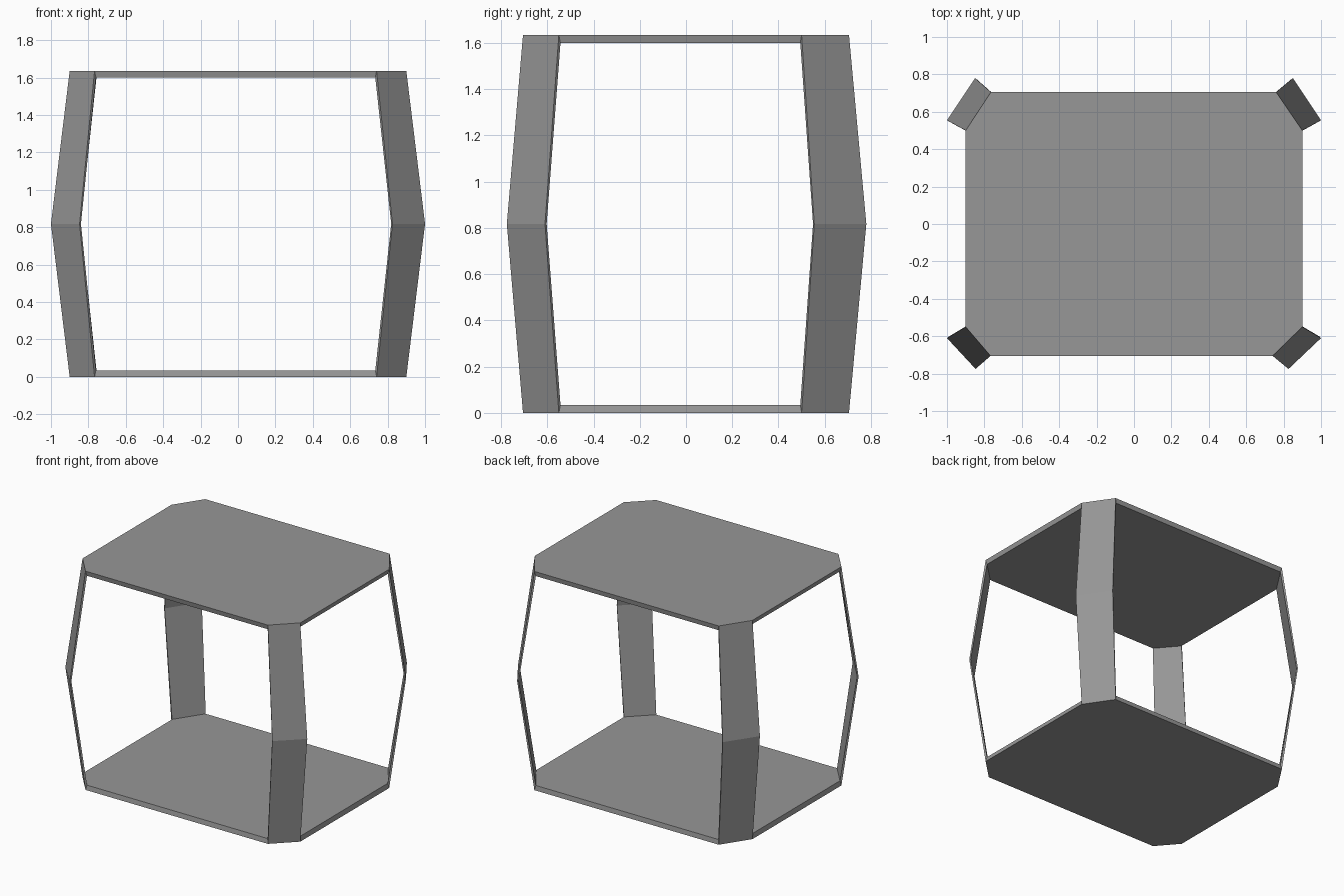
import bpy
from mathutils import Vector

if "Cube" in bpy.data.objects:
    bpy.data.objects.remove(bpy.data.objects["Cube"])

H, MID = 1.635, 0.8175    # total height, height of the bulge
PLATE, WALL = 0.035, 0.01  # plate and post thickness

# each corner: chamfer edge at the plates, then at mid height (counter-clockwise)
CORNERS = {
    "back_right":  [(0.90, 0.50), (0.76, 0.705), (1.00, 0.555), (0.85, 0.78)],
    "back_left":   [(-0.765, 0.705), (-0.90, 0.50), (-0.85, 0.78), (-1.00, 0.555)],
    "front_left":  [(-0.90, -0.55), (-0.767, -0.705), (-1.00, -0.61), (-0.847, -0.775)],
    "front_right": [(0.741, -0.705), (0.90, -0.55), (0.826, -0.775), (1.00, -0.61)],
}

grey = bpy.data.materials.new("dark_grey")
grey.diffuse_color = (0.31, 0.31, 0.31, 1)
grey.use_nodes = True
grey.node_tree.nodes["Principled BSDF"].inputs["Base Color"].default_value = grey.diffuse_color


def make(name, verts, faces):
    mesh = bpy.data.meshes.new(name)
    mesh.from_pydata(verts, [], faces)
    mesh.update()
    mesh.materials.append(grey)
    obj = bpy.data.objects.new(name, mesh)
    bpy.context.collection.objects.link(obj)
    return obj


def inset(a, b):
    """Shift a corner edge towards the middle along its normal."""
    d = (Vector(b) - Vector(a)).normalized()
    n = Vector((-d.y, d.x)) * WALL
    return Vector(a) + n, Vector(b) + n


outline, inner_outline = [], []
for a, b, _, _ in CORNERS.values():
    outline += [a, b]
    inner_outline += inset(a, b)


# Chamfered plates, left open where the posts join
def plate(name, z_out, z_in, flip):
    n = len(outline)
    verts = [(x, y, z_out) for x, y in outline] + [(x, y, z_in) for x, y in inner_outline]
    faces = [list(range(n))[::-1], list(range(n, 2 * n))]
    faces += [[i, (i + 1) % n, (i + 1) % n + n, i + n] for i in range(1, n, 2)]
    make(name, verts, [f[::-1] for f in faces] if flip else faces)


plate("bottom_plate", 0, PLATE, False)
plate("top_plate", H, H - PLATE, True)

# Bowed corner posts, mitred into the plates
for name, (a, b, ma, mb) in CORNERS.items():
    verts = []
    for p, q, zo, zi in [(a, b, 0, PLATE), (ma, mb, MID, MID), (a, b, H, H - PLATE)]:
        pi, qi = inset(p, q)
        verts += [(*p, zo), (*q, zo), (*qi, zi), (*pi, zi)]
    faces = [[r + i, r + (i + 1) % 4, r + (i + 1) % 4 + 4, r + i + 4]
             for r in (0, 4) for i in range(4)]
    make(name + "_post", verts, faces)
